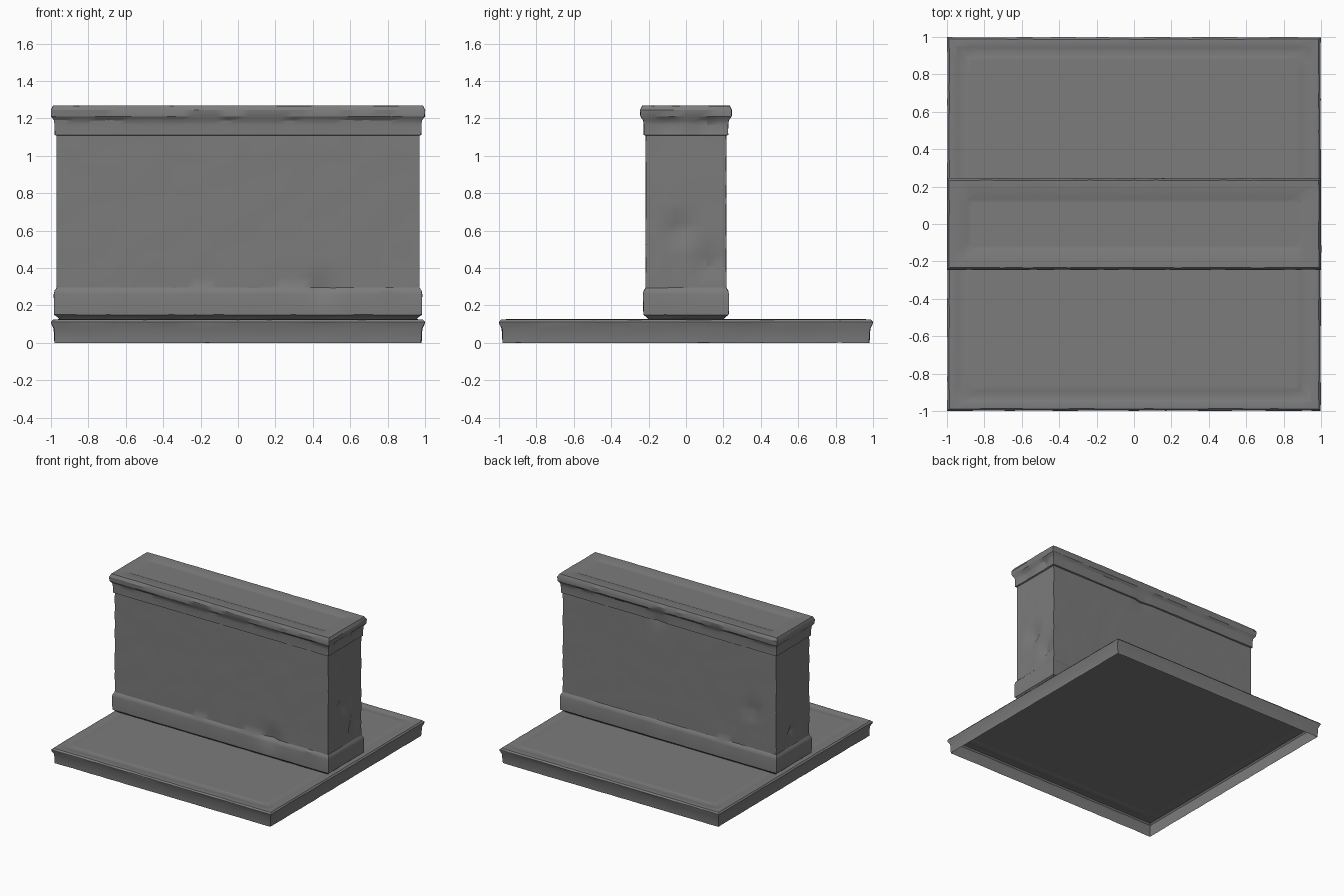
import bpy, bmesh, math, random
from mathutils import Vector

if "Cube" in bpy.data.objects:
    bpy.data.objects.remove(bpy.data.objects["Cube"])

random.seed(4)

# dark grey stone
stone = bpy.data.materials.new("dark_stone")
stone.diffuse_color = (0.2, 0.2, 0.2, 1)
stone.use_nodes = True
stone.node_tree.nodes["Principled BSDF"].inputs["Base Color"].default_value = stone.diffuse_color


def rect_points(hx, hy, nx, ny):
    """Points around a rectangle, nx / ny segments per side."""
    corners = [(-hx, -hy), (hx, -hy), (hx, hy), (-hx, hy)]
    pts = []
    for i, n in enumerate((nx, ny, nx, ny)):
        a, b = Vector(corners[i]), Vector(corners[(i + 1) % 4])
        pts += [a.lerp(b, k / n) for k in range(n)]
    return pts


def moulded_block(name, size, profile, nx, ny, wear, chips=()):
    """Stack rectangular rings (outset, z) into an open-bottomed moulded block."""
    bm = bmesh.new()
    rings = []
    for out, z in profile:
        flat = out < -0.02  # rings of the top panel stay level
        ring = []
        for p in rect_points(size[0] + out, size[1] + out, nx, ny):
            w = [0 if flat else random.uniform(-wear, wear) for _ in range(3)]
            ring.append(bm.verts.new((p.x + w[0], p.y + w[1], max(0, z + w[2] * 0.4))))
        rings.append(ring)
    for lo, hi in zip(rings, rings[1:]):
        for i in range(len(lo)):
            j = (i + 1) % len(lo)
            bm.faces.new((lo[i], lo[j], hi[j], hi[i]))
    bm.faces.new(rings[-1])
    # chips pressed into the stone
    for centre, push, radius in chips:
        for v in bm.verts:
            d = (v.co - Vector(centre)).length
            if d < radius:
                v.co += Vector(push) * (1 - d / radius)
    me = bpy.data.meshes.new(name)
    bm.to_mesh(me)
    bm.free()
    me.materials.append(stone)
    ob = bpy.data.objects.new(name, me)
    bpy.context.collection.objects.link(ob)
    bpy.context.view_layer.objects.active = ob
    ob.select_set(True)
    bpy.ops.object.shade_smooth_by_angle(angle=math.radians(30))
    ob.select_set(False)
    return ob


# square plinth slab, hollow underneath, with a faint border panel on top
moulded_block("plinth_slab", (0.98, 0.98),
              [(0, 0), (0.004, 0.075), (0.016, 0.1), (0.018, 0.112), (0.008, 0.124),
               (-0.03, 0.127), (-0.036, 0.1245), (-0.085, 0.1245), (-0.09, 0.126),
               (-0.11, 0.126)],
              24, 24, 0.002)

# upright wall: foot moulding, shaft, collar, cornice and sunken top panel
foot = [(-0.015, 0.128), (-0.005, 0.138), (0.012, 0.15), (0.014, 0.26), (0.010, 0.28), (0, 0.295)]
shaft = [(0, 0.295 + 0.813 * i / 14) for i in range(1, 15)]
cornice = [(0.010, 1.112), (0.010, 1.165), (0.013, 1.19), (0.028, 1.21), (0.030, 1.245),
           (0.018, 1.268), (-0.07, 1.268), (-0.085, 1.262), (-0.1, 1.262)]
wall_chips = [
    ((0.97, -0.03, 0.61), (-0.04, 0, 0), 0.08),
    ((0.97, 0.12, 0.43), (-0.04, 0, 0), 0.07),
    ((-0.97, 0.0, 0.42), (0.04, 0, 0), 0.07),
    ((0.45, -0.215, 0.31), (0, 0.03, 0), 0.08),
    ((-0.75, 0.215, 0.6), (0, -0.03, 0), 0.07),
    ((0.1, 0.215, 1.11), (0, -0.02, 0), 0.07),
    ((0.98, -0.1, 1.165), (-0.025, 0, 0), 0.06),
    ((0.98, 0.12, 1.165), (-0.025, 0, 0), 0.06),
]
moulded_block("wall", (0.97, 0.215), foot + shaft + cornice, 34, 8, 0.0015, wall_chips)
